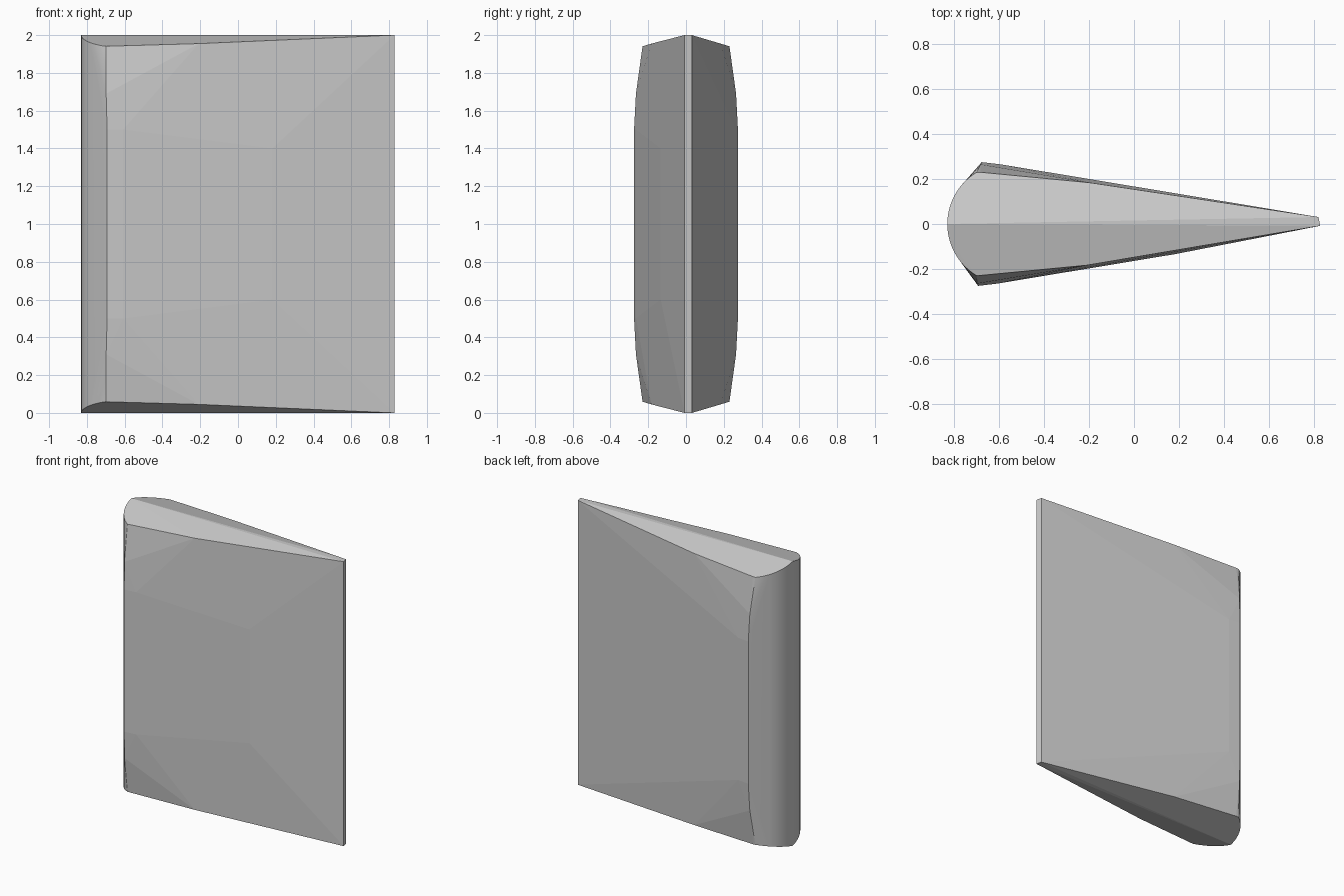
import bpy, bmesh, math
from mathutils import Vector

if "Cube" in bpy.data.objects:
    bpy.data.objects.remove(bpy.data.objects["Cube"])

bm = bmesh.new()


def add(x, y, z):
    # each point is mirrored about mid height
    bm.verts.new((x, y, z))
    bm.verts.new((x, y, 2 - z))


# rounded nose, its ends following the shallow ridged roof
R, N, A = 0.268, 12, 59
for i in range(-N, N + 1):
    a = math.radians(A * i / N)
    y = R * math.sin(a)
    add(-0.83 + R * (1 - math.cos(a)), y, 2 - 0.26 * abs(y))

# blunt trailing edge, tilted slightly
add(0.828, -0.008, 2)
add(0.82, 0.031, 2)

# bulging flanks: (side, shift) gives the small twist of the section
for s, dx, dy in ((1, 0.008, 0.003), (-1, -0.008, -0.003)):
    for x, w, z in ((-0.69, 0.227, 1.941), (-0.2, 0.18, 1.955),
                    (-0.69, 0.262, 1.69), (-0.685, 0.272, 1.5),
                    (-0.60, 0.262, 1.5), (0.19, 0.131, 1.4)):
        add(x + dx, s * w + dy, z)

res = bmesh.ops.convex_hull(bm, input=bm.verts[:])
loose = [v for v in bm.verts if not v.link_faces]
bmesh.ops.delete(bm, geom=loose, context='VERTS')
bmesh.ops.dissolve_limit(bm, angle_limit=math.radians(0.4),
                         verts=bm.verts[:], edges=bm.edges[:])
bmesh.ops.recalc_face_normals(bm, faces=bm.faces[:])

# smooth only the rounded nose
for f in bm.faces:
    f.smooth = f.normal.x < -0.4
for e in bm.edges:
    if len(e.link_faces) == 2 and e.calc_face_angle() > math.radians(12):
        e.smooth = False

mesh = bpy.data.meshes.new("wedge_body")
bm.to_mesh(mesh)
bm.free()
body = bpy.data.objects.new("wedge_body", mesh)
bpy.context.collection.objects.link(body)
